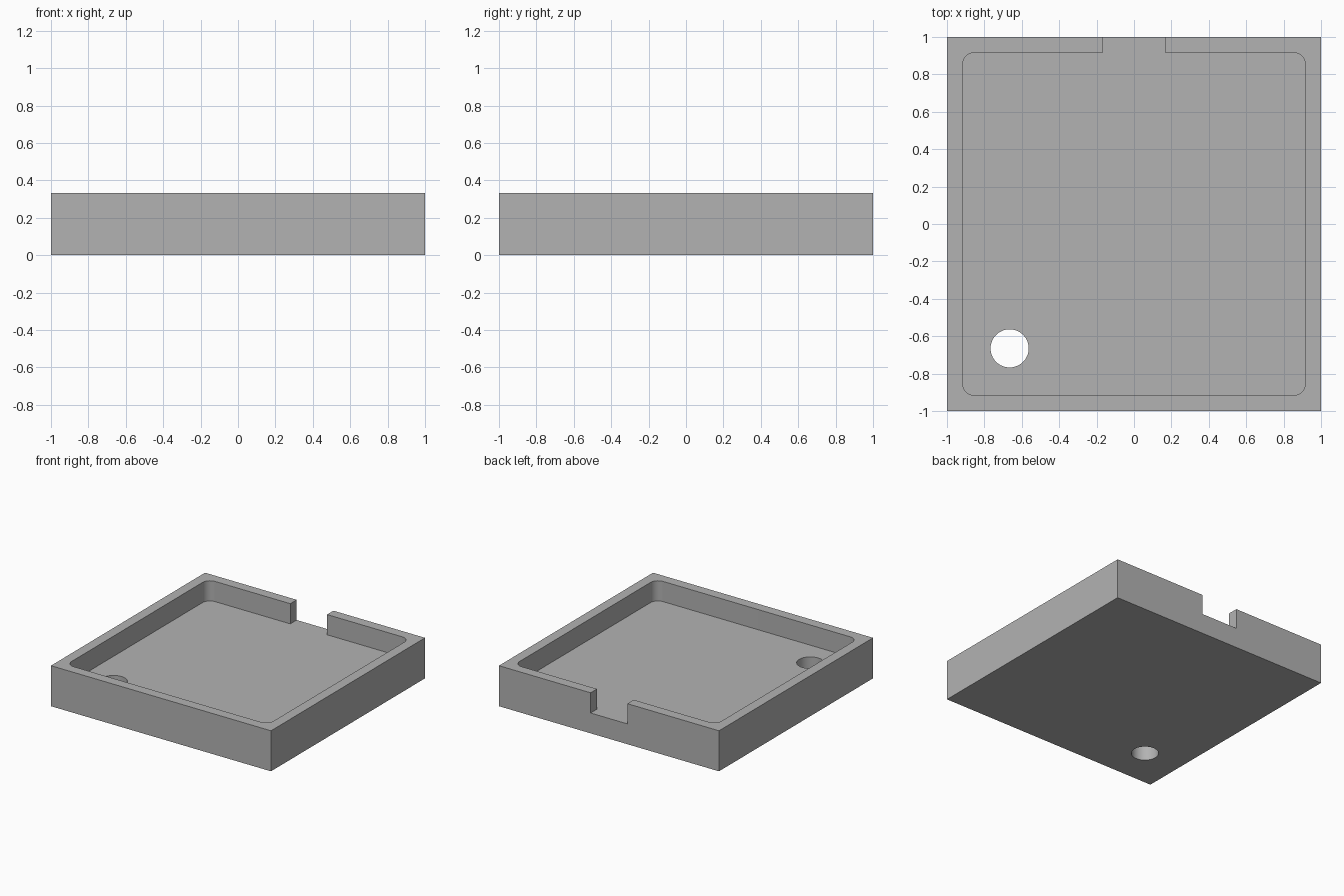
import bpy
import bmesh

SIZE, HEIGHT, FLOOR = 2.0, 0.333, 0.167
CAVITY, CORNER = 1.834, 0.067
NOTCH = 0.334
HOLE_RADIUS, HOLE_POS = 0.102, -0.665

if "Cube" in bpy.data.objects:
    bpy.data.objects.remove(bpy.data.objects["Cube"], do_unlink=True)

grey = bpy.data.materials.new("plain_grey")
grey.use_nodes = True
colour = (0.45, 0.45, 0.45, 1)
grey.diffuse_color = colour
grey.node_tree.nodes["Principled BSDF"].inputs["Base Color"].default_value = colour


def finish(name, bm):
    mesh = bpy.data.meshes.new(name)
    bm.to_mesh(mesh)
    bm.free()
    mesh.materials.append(grey)
    obj = bpy.data.objects.new(name, mesh)
    bpy.context.collection.objects.link(obj)
    return obj


def box(name, low, high, corner=0):
    """Box between two corners, with optional rounded upright edges."""
    bm = bmesh.new()
    bmesh.ops.create_cube(bm, size=1)
    for v in bm.verts:
        v.co = [high[i] if v.co[i] > 0 else low[i] for i in range(3)]
    if corner:
        upright = [e for e in bm.edges
                   if abs(e.verts[0].co.z - e.verts[1].co.z) > 0.01]
        bmesh.ops.bevel(bm, geom=upright, offset=corner, segments=10,
                        profile=0.5, affect='EDGES')
    return finish(name, bm)


def cylinder(name, x, y, radius, depth):
    bm = bmesh.new()
    bmesh.ops.create_cone(bm, cap_ends=True, segments=64, radius1=radius,
                          radius2=radius, depth=depth)
    bmesh.ops.translate(bm, verts=bm.verts, vec=(x, y, 0))
    return finish(name, bm)


# Solid block
half, inner, gap = SIZE / 2, CAVITY / 2, NOTCH / 2
tray = box("tray", (-half, -half, 0), (half, half, HEIGHT))

# Cavity, rear wall notch flush with the floor, and drain hole
cutters = [
    box("cavity_cutter", (-inner, -inner, FLOOR), (inner, inner, 1), CORNER),
    box("notch_cutter", (-gap, inner - 0.1, FLOOR), (gap, half + 0.1, 1)),
    cylinder("hole_cutter", HOLE_POS, HOLE_POS, HOLE_RADIUS, 1),
]
bpy.context.view_layer.objects.active = tray
for cutter in cutters:
    cutter.hide_render = True
    mod = tray.modifiers.new(cutter.name, 'BOOLEAN')
    mod.operation = 'DIFFERENCE'
    mod.solver = 'EXACT'
    mod.object = cutter
    bpy.ops.object.modifier_apply(modifier=mod.name)
    bpy.data.objects.remove(cutter, do_unlink=True)

# Smooth the rounded corners and hole, keeping the flat edges sharp
bpy.ops.object.select_all(action='DESELECT')
tray.select_set(True)
bpy.ops.object.shade_smooth_by_angle(angle=0.5)
